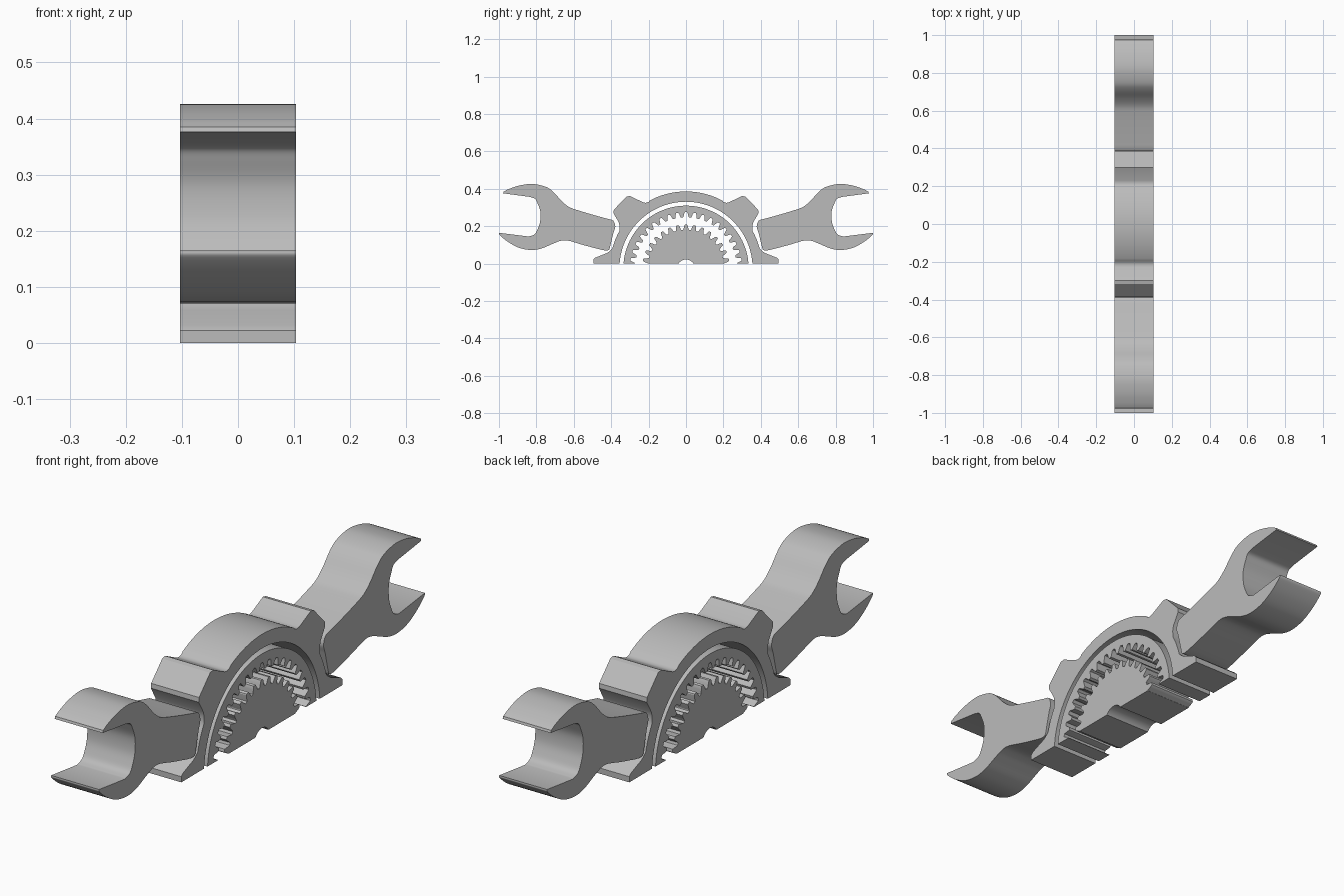
import bpy
import bmesh
from math import sin, cos, asin, pi, radians
from mathutils import Vector

HALF = 0.103      # half thickness in x
CZ = -0.025       # height of the common gear axis

if "Cube" in bpy.data.objects:
    bpy.data.objects.remove(bpy.data.objects["Cube"])

steel = bpy.data.materials.new("grey steel")
steel.use_nodes = True
GREY = (0.5, 0.5, 0.5, 1)
steel.diffuse_color = GREY
steel.node_tree.nodes["Principled BSDF"].inputs["Base Color"].default_value = GREY


def spline(points, steps=5):
    """Smooth open curve through (y, z) points."""
    p = [Vector(q) for q in points]
    p = [2 * p[0] - p[1]] + p + [2 * p[-1] - p[-2]]
    out = []
    for a, b, c, d in zip(p, p[1:], p[2:], p[3:]):
        for i in range(steps):
            t = i / steps
            out.append(b + (c - a) * t / 2 + (2 * a - 5 * b + 4 * c - d) * t * t / 2
                       + (3 * b - a - 3 * c + d) * t ** 3 / 2)
    return [tuple(v) for v in out] + [tuple(points[-1])]


def arc(r, start=None, end=None, steps=64, teeth=0, depth=0):
    """Arc about the gear axis, with rounded teeth if wanted; stops at the ground."""
    low = asin(-CZ / r)
    start = low if start is None else start
    end = pi - low if end is None else end
    pts = []
    for i in range(steps + 1):
        a = start + (end - start) * i / steps
        wave = max(-1, min(1, 1.6 * cos(teeth * (a - pi / 2)))) if teeth else 0
        rr = r + depth * wave / 2
        pts.append((rr * cos(a), max(0, CZ + rr * sin(a))))
    return pts


def plate(name, outline):
    """Extrude a closed (y, z) outline across the full thickness."""
    clean = [p for i, p in enumerate(outline)
             if (Vector(p) - Vector(outline[i - 1])).length > 1e-4]
    bm = bmesh.new()
    face = bm.faces.new([bm.verts.new((-HALF, y, z)) for y, z in clean])
    moved = bmesh.ops.extrude_face_region(bm, geom=[face])["geom"]
    verts = [g for g in moved if isinstance(g, bmesh.types.BMVert)]
    bmesh.ops.translate(bm, verts=verts, vec=(2 * HALF, 0, 0))
    bmesh.ops.recalc_face_normals(bm, faces=bm.faces)
    mesh = bpy.data.meshes.new(name)
    bm.to_mesh(mesh)
    bm.free()
    mesh.materials.append(steel)
    obj = bpy.data.objects.new(name, mesh)
    bpy.context.collection.objects.link(obj)
    bpy.ops.object.select_all(action='DESELECT')
    obj.select_set(True)
    bpy.context.view_layer.objects.active = obj
    bpy.ops.object.shade_smooth_by_angle(angle=radians(30))
    return obj


def mirror(points):
    return [(-y, z) for y, z in reversed(points)]


# Hub: half gear with a round shaft notch
plate("hub_gear", arc(0.22, steps=240, teeth=32, depth=0.028) + arc(0.047, steps=16)[::-1])

# Ring with inward teeth
plate("ring_gear", arc(0.335) + arc(0.286, steps=320, teeth=40, depth=0.028)[::-1])

# Casing: foot, waist and lug on each side, joined by a crown arc
side = [(0.495, 0), (0.495, 0.022), (0.485, 0.032), (0.42, 0.058), (0.402, 0.072)]
side += arc(0.408, radians(15), radians(29), 8)
side += [(0.355, 0.2), (0.36, 0.222), (0.388, 0.27), (0.386, 0.288), (0.318, 0.358),
         (0.3, 0.362), (0.23, 0.328), (0.215, 0.325), (0.2, 0.33)]
crown = arc(0.411, radians(62), radians(118), 32)
plate("casing", side + crown + mirror(side) + arc(0.356)[::-1])

# Open-ended spanner: back, jaw mouth, belly and pointed handle end
back = spline([(0.42, 0.24), (0.5, 0.262), (0.58, 0.286), (0.625, 0.303), (0.665, 0.335),
               (0.71, 0.384), (0.75, 0.411), (0.82, 0.426), (0.89, 0.418), (0.945, 0.4),
               (0.975, 0.385)])
mouth = [(0.978, 0.376)] + spline([(0.835, 0.357), (0.808, 0.347), (0.795, 0.325),
                                   (0.779, 0.28), (0.78, 0.225), (0.793, 0.185),
                                   (0.81, 0.157), (0.84, 0.145)])
belly = spline([(1, 0.165), (0.995, 0.152), (0.95, 0.115), (0.89, 0.084), (0.825, 0.073),
                (0.77, 0.082), (0.715, 0.105), (0.67, 0.122), (0.63, 0.123),
                (0.55, 0.1), (0.46, 0.076)])
end = spline([(0.43, 0.07), (0.412, 0.074), (0.406, 0.09)], 3)
end += spline([(0.388, 0.165), (0.378, 0.198), (0.386, 0.226), (0.395, 0.234)], 4)
spanner = back + mouth + belly + end
plate("back_spanner", spanner)
plate("front_spanner", mirror(spanner))
